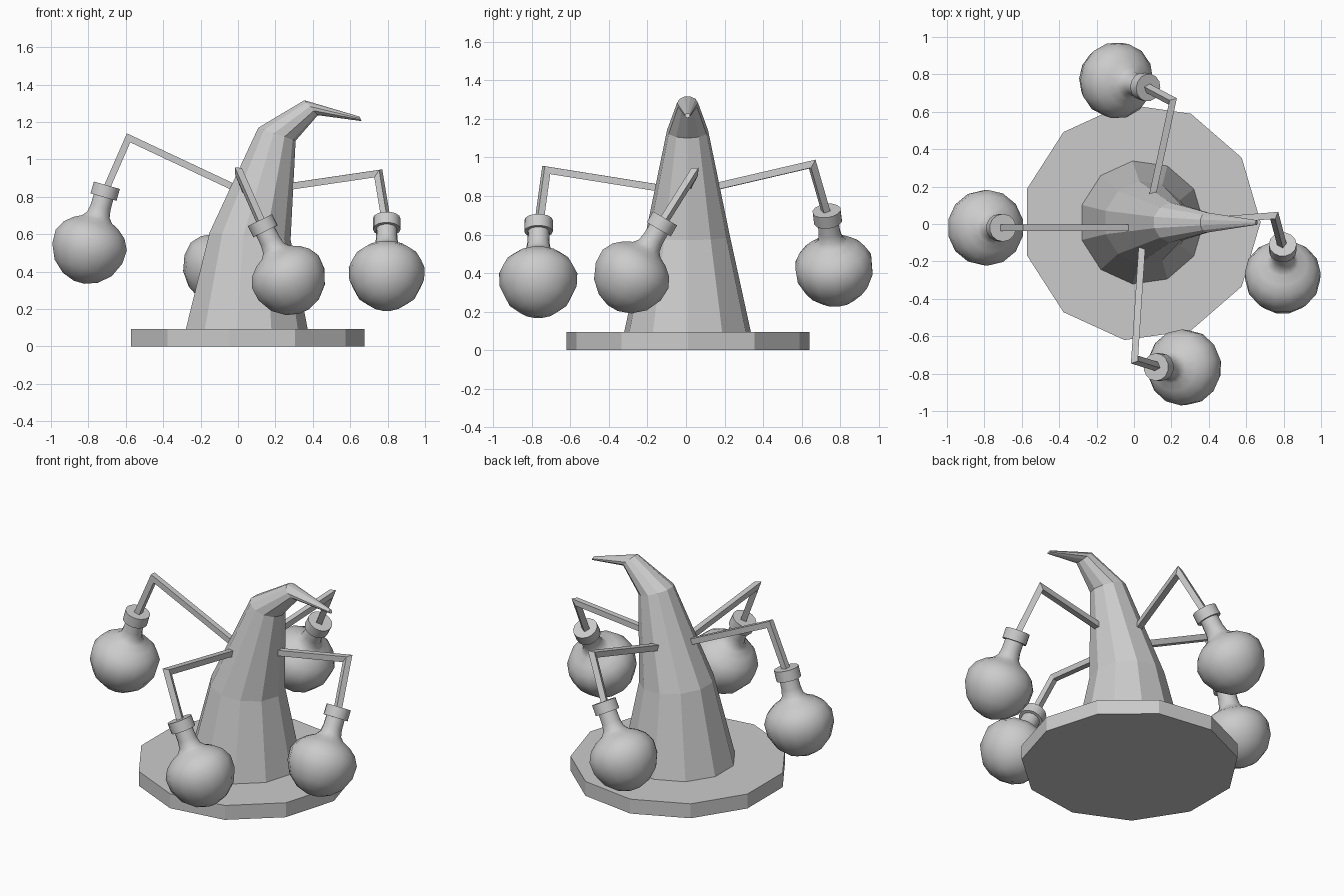
import bpy, bmesh
from math import cos, sin, pi, radians
from mathutils import Vector

if "Cube" in bpy.data.objects:
    bpy.data.objects.remove(bpy.data.objects["Cube"])


def make(name, bm, smooth=False):
    bmesh.ops.recalc_face_normals(bm, faces=bm.faces)
    me = bpy.data.meshes.new(name)
    bm.to_mesh(me)
    bm.free()
    ob = bpy.data.objects.new(name, me)
    bpy.context.collection.objects.link(ob)
    if smooth:
        bpy.ops.object.select_all(action='DESELECT')
        ob.select_set(True)
        bpy.context.view_layer.objects.active = ob
        bpy.ops.object.shade_smooth_by_angle(angle=radians(50))
    return ob


def loft(bm, rings):
    """Skin a list of point rings into a closed tube with end caps."""
    loops = [[bm.verts.new(p) for p in r] for r in rings]
    n = len(loops[0])
    for a, b in zip(loops, loops[1:]):
        for i in range(n):
            j = (i + 1) % n
            bm.faces.new((a[i], a[j], b[j], b[i]))
    bm.faces.new(loops[0][::-1])
    bm.faces.new(loops[-1])


def ring(center, u, v, r, n):
    return [center + r * (cos(2 * pi * i / n) * u + sin(2 * pi * i / n) * v)
            for i in range(n)]


def lathe(bm, center, axis, profile, n):
    q = axis.to_track_quat('Z', 'Y')
    u, v = q @ Vector((1, 0, 0)), q @ Vector((0, 1, 0))
    loft(bm, [ring(center + axis * d, u, v, r, n) for d, r in profile])


X, Y, Z = Vector((1, 0, 0)), Vector((0, 1, 0)), Vector((0, 0, 1))
SIDES = 11

# Base disc
bm = bmesh.new()
lathe_c = Vector((0.04, 0.01, 0))
loft(bm, [ring(lathe_c + Z * h, X, Y, 0.637, SIDES) for h in (0, 0.093)])
make("base", bm)

# Bent, tapering trunk: x, z, radius, downward tilt in degrees
trunk = [(0.04, 0.09, 0.333, 0), (0.06, 0.59, 0.222, 5),
         (0.206, 1.135, 0.108, 19), (0.39, 1.277, 0.055, 48),
         (0.655, 1.217, 0.013, 68)]
bm = bmesh.new()
loft(bm, [ring(Vector((x, 0.008, z)),
               Vector((cos(radians(t)), 0, -sin(radians(t)))), Y, r, SIDES)
          for x, z, r, t in trunk])
make("curved_trunk", bm)

# Arms with hanging bulbs: arm start, elbow, cap centre, bulb centre
arms = {
    "left": ((-0.02, -0.02, 0.85), (-0.585, -0.02, 1.115),
             (-0.71, -0.02, 0.83), (-0.793, -0.02, 0.54)),
    "front": ((0.042, -0.13, 0.84), (0.003, -0.725, 0.935),
              (0.132, -0.765, 0.645), (0.266, -0.767, 0.372)),
    "right": ((0.24, 0.005, 0.85), (0.75, 0.045, 0.925),
              (0.795, -0.125, 0.655), (0.795, -0.277, 0.395)),
    "back": ((0.10, 0.16, 0.85), (0.207, 0.655, 0.965),
             (0.06, 0.733, 0.695), (-0.09, 0.768, 0.43)),
}
BULB = [(-0.205, 0.03), (-0.18, 0.1), (-0.125, 0.163), (-0.045, 0.2),
        (0.03, 0.203), (0.085, 0.174), (0.122, 0.13), (0.145, 0.085),
        (0.17, 0.064), (0.21, 0.057), (0.29, 0.055)]
H = 0.018

for side, pts in arms.items():
    start, elbow, cap, bulb = (Vector(p) for p in pts)

    # Square bar mitred at the elbow
    d1, d2 = (elbow - start).normalized(), (cap - elbow).normalized()
    s = d1.cross(Z).normalized()
    up = s.cross(d1)
    r0 = [start + s * a * H + up * b * H
          for a, b in ((-1, -1), (1, -1), (1, 1), (-1, 1))]
    m = (d1 + d2).normalized()
    r1 = [p + d1 * ((elbow - p).dot(m) / d1.dot(m)) for p in r0]
    r2 = [p + d2 * (cap - p).dot(d2) for p in r1]
    bm = bmesh.new()
    loft(bm, [r0, r1, r2])
    make(side + "_arm", bm)

    # Round bulb with neck
    axis = (cap - bulb).normalized()
    bm = bmesh.new()
    lathe(bm, bulb, axis, BULB, 14)
    make(side + "_bulb", bm, True)

    # Socket ring over the neck
    bm = bmesh.new()
    lathe(bm, cap, axis, [(-0.033, 0.074), (0.033, 0.074)], 14)
    make(side + "_socket", bm, True)
